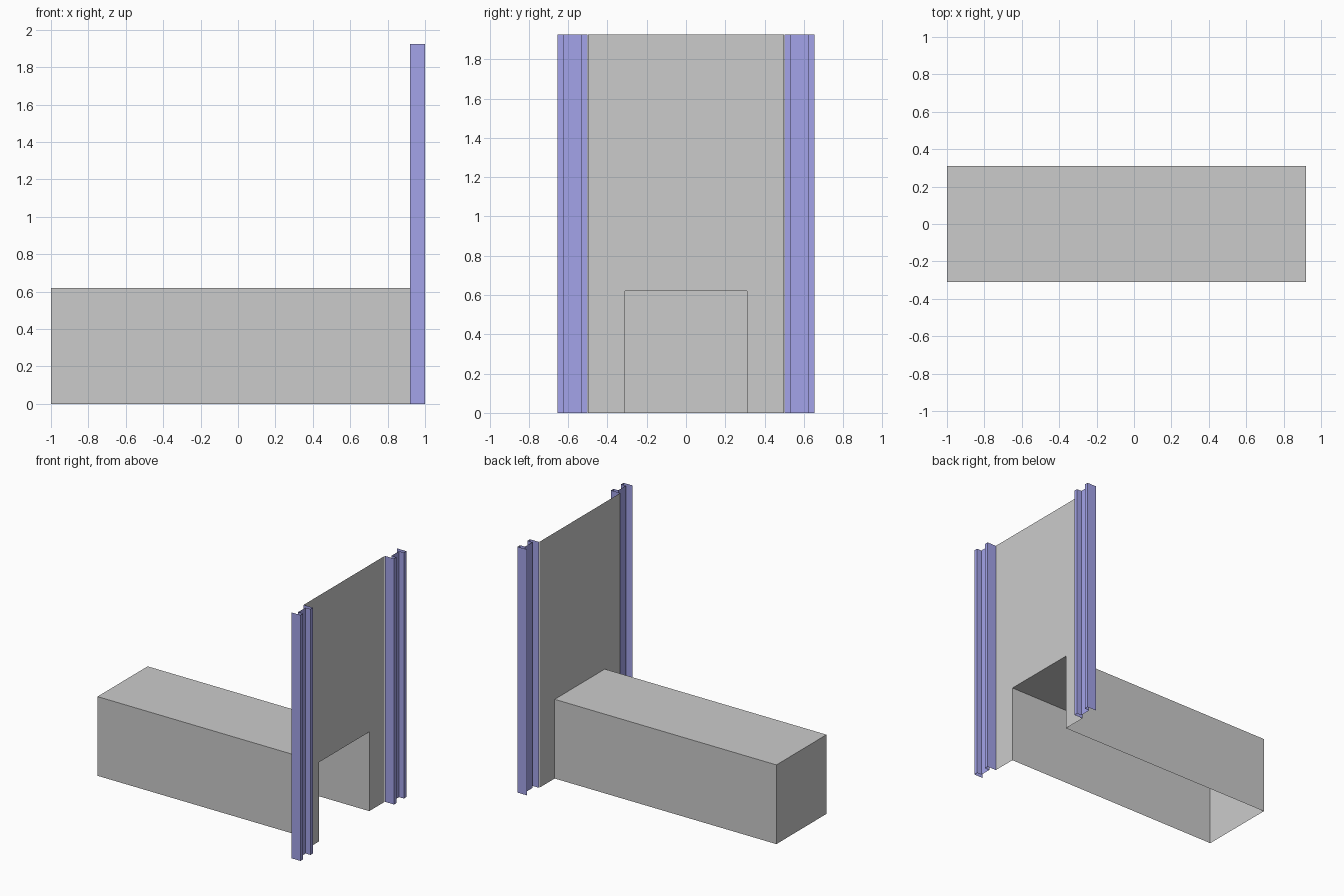
import bpy

if "Cube" in bpy.data.objects:
    bpy.data.objects.remove(bpy.data.objects["Cube"])

H = 1.925          # full height
WALL_X = 0.92      # plane of the wall panel
OPEN_Y, OPEN_Z = 0.31, 0.62


def add_object(name, verts, faces, material=None):
    mesh = bpy.data.meshes.new(name)
    mesh.from_pydata(verts, [], faces)
    mesh.update()
    obj = bpy.data.objects.new(name, mesh)
    bpy.context.collection.objects.link(obj)
    if material:
        mesh.materials.append(material)
    return obj


def extrude_profile(name, profile, height, material):
    """Open, uncapped strip swept straight up from an XY profile."""
    n = len(profile)
    verts = [(x, y, z) for z in (0, height) for x, y in profile]
    faces = [(i, i + 1, n + i + 1, n + i) for i in range(n - 1)]
    return add_object(name, verts, faces, material)


# Wall panel: thin sheet with a square opening at the floor
outline = [(-0.5, 0), (-OPEN_Y, 0), (-OPEN_Y, OPEN_Z), (OPEN_Y, OPEN_Z),
           (OPEN_Y, 0), (0.5, 0), (0.5, H), (-0.5, H)]
add_object("wall_panel", [(WALL_X, y, z) for y, z in outline],
           [tuple(range(len(outline)))])

# Tunnel behind the opening: roof, two sides and end, open floor and mouth
section = [(-OPEN_Y, 0), (-OPEN_Y, OPEN_Z), (OPEN_Y, OPEN_Z), (OPEN_Y, 0)]
add_object("tunnel", [(x, y, z) for x in (-1, WALL_X) for y, z in section],
           [(0, 4, 5, 1), (1, 5, 6, 2), (2, 6, 7, 3), (0, 1, 2, 3)])

# Blue door trim: grooved strip, open at the back and ends
blue = bpy.data.materials.new("trim_blue")
blue.diffuse_color = (0.37, 0.37, 0.82, 1)
blue.use_nodes = True
blue.node_tree.nodes["Principled BSDF"].inputs["Base Color"].default_value = blue.diffuse_color
trim = [(WALL_X, 0.502), (1, 0.502), (1, 0.532), (0.958, 0.532),
        (0.958, 0.624), (1, 0.624), (1, 0.655), (WALL_X, 0.655)]
extrude_profile("right_trim", trim, H, blue)
extrude_profile("left_trim", [(x, -y) for x, y in reversed(trim)], H, blue)
